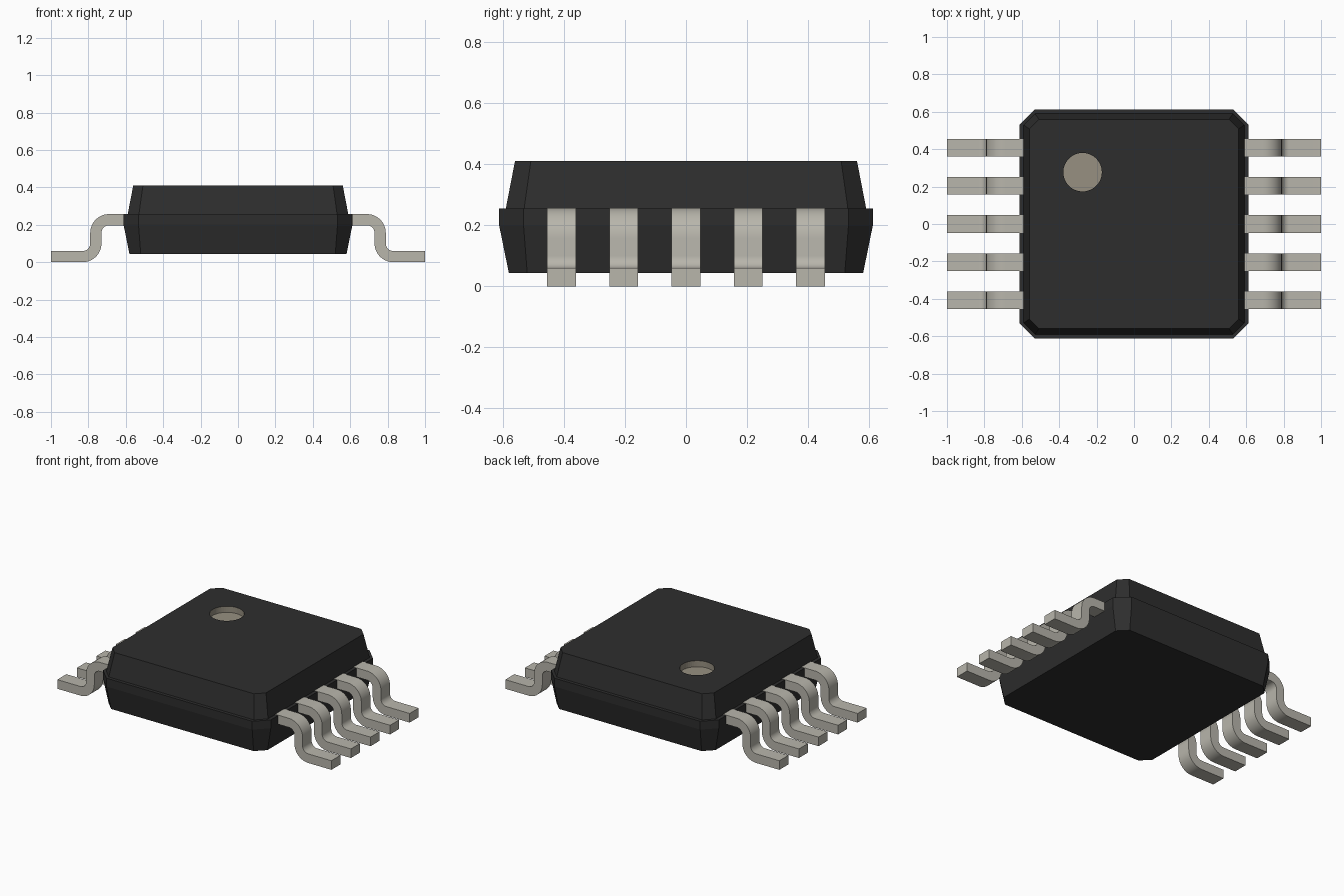
import bpy, bmesh, math

cube = bpy.data.objects.get("Cube")
if cube:
    bpy.data.objects.remove(cube, do_unlink=True)


def material(name, rgb):
    m = bpy.data.materials.new(name)
    m.use_nodes = True
    m.diffuse_color = (*rgb, 1)
    m.node_tree.nodes["Principled BSDF"].inputs["Base Color"].default_value = (*rgb, 1)
    return m


BLACK = material("black_plastic", (0.027, 0.027, 0.027))
METAL = material("pale_metal", (0.48, 0.465, 0.41))
MARK = material("beige_mark", (0.31, 0.28, 0.22))


def add_object(name, bm, mats):
    bmesh.ops.recalc_face_normals(bm, faces=bm.faces)
    mesh = bpy.data.meshes.new(name)
    bm.to_mesh(mesh)
    bm.free()
    ob = bpy.data.objects.new(name, mesh)
    for m in mats:
        mesh.materials.append(m)
    bpy.context.collection.objects.link(ob)
    return ob


# Package body: chamfered square sections (z, half width, corner cut)
sections = [(0.043, 0.58, 0.06), (0.20, 0.612, 0.08), (0.255, 0.612, 0.08),
            (0.255, 0.59, 0.06), (0.41, 0.56, 0.052)]
bm = bmesh.new()
rings = []
for z, h, c in sections:
    k = h - c
    outline = [(h, -k), (h, k), (k, h), (-k, h), (-h, k), (-h, -k), (-k, -h), (k, -h)]
    rings.append([bm.verts.new((x, y, z)) for x, y in outline])
for a, b in zip(rings, rings[1:]):
    for i in range(8):
        j = (i + 1) % 8
        bm.faces.new((a[i], a[j], b[j], b[i]))
bm.faces.new(rings[0][::-1])
bm.faces.new(rings[-1])
body = add_object("package_body", bm, [BLACK, MARK])

# Round index recess cut into the top; its wall and floor take the mark colour
bm = bmesh.new()
bmesh.ops.create_cone(bm, cap_ends=True, segments=48, radius1=0.103, radius2=0.103, depth=0.2)
bmesh.ops.translate(bm, verts=bm.verts, vec=(-0.275, 0.277, 0.47))
for f in bm.faces:
    f.material_index = 1
cutter = add_object("recess_cutter", bm, [BLACK, MARK])
cutter.hide_render = True
mod = body.modifiers.new("recess", "BOOLEAN")
mod.operation = "DIFFERENCE"
mod.solver = "EXACT"
mod.object = cutter
bpy.context.view_layer.objects.active = body
bpy.ops.object.modifier_apply(modifier=mod.name)
bpy.data.objects.remove(cutter, do_unlink=True)


# Gull-wing lead: two rounded bends, extruded across its width
def arc(cx, cz, r, a0, a1, n=10):
    angles = [math.radians(a0 + (a1 - a0) * i / n) for i in range(n + 1)]
    return [(cx + r * math.cos(a), cz + r * math.sin(a)) for a in angles]


upper = [(0.56, 0.257)] + arc(0.69, 0.157, 0.10, 90, 0) + arc(0.83, 0.10, 0.04, 180, 270) + [(1.0, 0.06)]
lower = [(0.56, 0.197)] + arc(0.69, 0.157, 0.04, 90, 0) + arc(0.83, 0.10, 0.10, 180, 270) + [(1.0, 0.0)]


def lead(name, side, y, half=0.047):
    bm = bmesh.new()
    rows = [[bm.verts.new((side * x, y + s * half, z)) for (x, z), s in
             ((u, -1), (u, 1), (l, 1), (l, -1))] for u, l in zip(upper, lower)]
    for a, b in zip(rows, rows[1:]):
        for i in range(4):
            j = (i + 1) % 4
            bm.faces.new((a[i], a[j], b[j], b[i]))
    bm.faces.new(rows[0])
    bm.faces.new(rows[-1])
    ob = add_object(name, bm, [METAL])
    bpy.ops.object.select_all(action="DESELECT")
    ob.select_set(True)
    bpy.context.view_layer.objects.active = ob
    bpy.ops.object.shade_smooth_by_angle(angle=math.radians(30))


for side, label in ((1, "left"), (-1, "right")):
    for i in range(5):
        lead(f"{label}_lead_{i + 1}", side, (i - 2) * 0.204)
